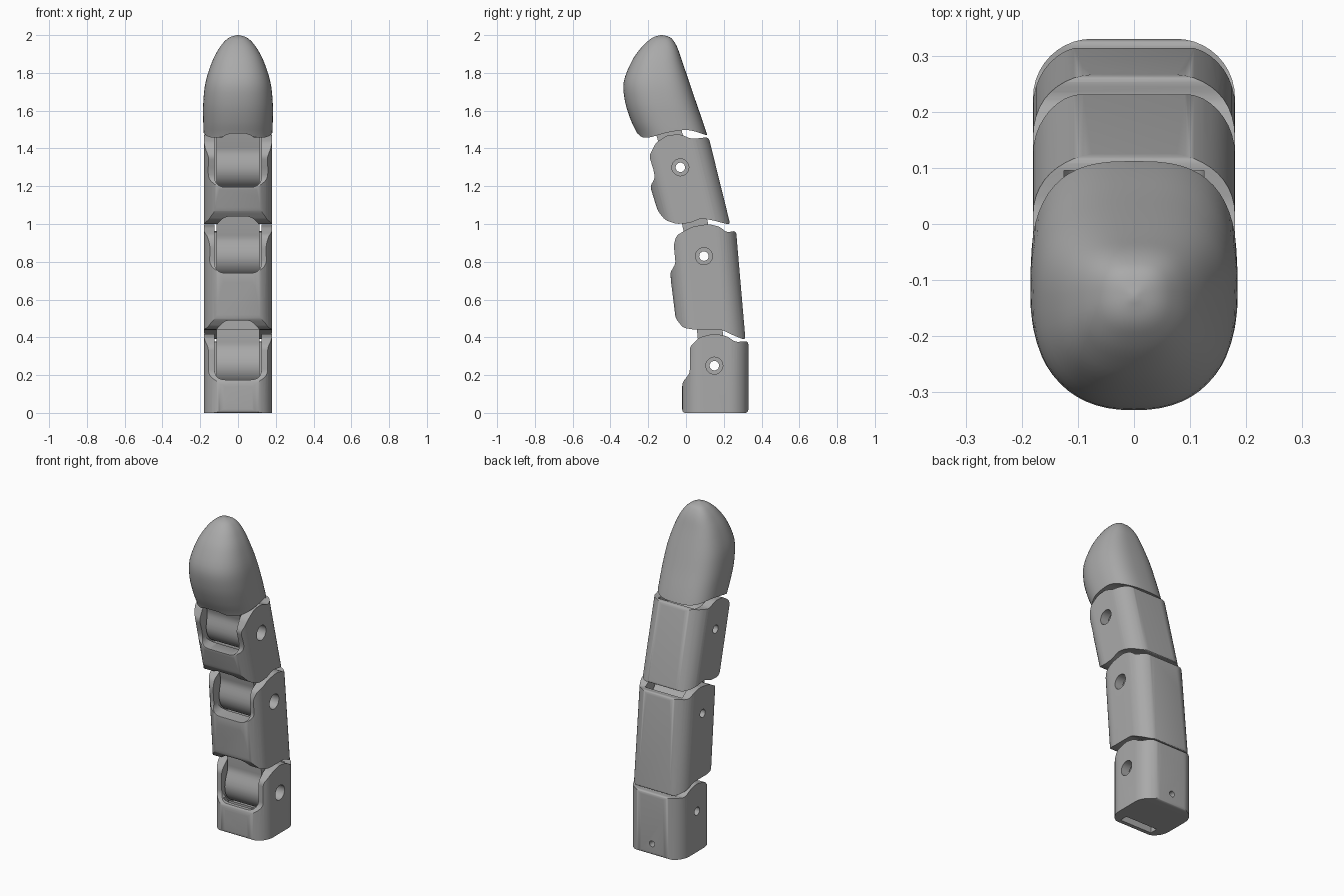
import bpy, bmesh
from math import sin, cos, pi, radians
from mathutils import Vector

if "Cube" in bpy.data.objects:
    bpy.data.objects.remove(bpy.data.objects["Cube"], do_unlink=True)

grey = bpy.data.materials.new("plain grey")
grey.use_nodes = True
COLOUR = (0.4, 0.4, 0.4, 1)
grey.diffuse_color = COLOUR
grey.node_tree.nodes["Principled BSDF"].inputs["Base Color"].default_value = COLOUR


def loft(name, rings):
    """Skin a list of equal rings and cap both ends."""
    bm = bmesh.new()
    loops = [[bm.verts.new(p) for p in ring] for ring in rings]
    n = len(loops[0])
    for a, b in zip(loops, loops[1:]):
        for i in range(n):
            j = (i + 1) % n
            bm.faces.new((a[i], a[j], b[j], b[i]))
    bm.faces.new(loops[0])
    bm.faces.new(loops[-1])
    bmesh.ops.recalc_face_normals(bm, faces=bm.faces)
    mesh = bpy.data.meshes.new(name)
    bm.to_mesh(mesh)
    bm.free()
    mesh.materials.append(grey)
    ob = bpy.data.objects.new(name, mesh)
    bpy.context.collection.objects.link(ob)
    return ob


def prism_x(name, pts, lo, hi):
    return loft(name, [[(x, y, z) for y, z in pts] for x in (lo, hi)])


def prism_y(name, pts, lo, hi):
    return loft(name, [[(x, y, z) for x, z in pts] for y in (lo, hi)])


def rounded(pts, r, steps=5):
    """Round every corner of a polygon with a short curve."""
    out = []
    for i, p in enumerate(pts):
        a, p, b = Vector(pts[i - 1]), Vector(p), Vector(pts[(i + 1) % len(pts)])
        s = p + (a - p) * min(0.48, r / (a - p).length)
        e = p + (b - p) * min(0.48, r / (b - p).length)
        for k in range(steps + 1):
            t = k / steps
            out.append(s * (1 - t) ** 2 + p * 2 * t * (1 - t) + e * t * t)
    return out


def disc(c, r, n=40):
    return [(c[0] + r * cos(2 * pi * i / n), c[1] + r * sin(2 * pi * i / n)) for i in range(n)]


def section(w, front, back, z, r):
    """Rounded rectangle lying flat at height z."""
    ring = []
    for cx, cy, a0 in ((1, 1, 0), (-1, 1, 90), (-1, -1, 180), (1, -1, 270)):
        for k in range(11):
            a = radians(a0 + 9 * k)
            y = back - r if cy > 0 else front + r
            ring.append((cx * (w - r) + r * cos(a), y + r * sin(a), z))
    return ring


def combine(ob, tool, op="DIFFERENCE"):
    mod = ob.modifiers.new("cut", "BOOLEAN")
    mod.operation, mod.object, mod.solver = op, tool, "EXACT"
    bpy.context.view_layer.objects.active = ob
    bpy.ops.object.modifier_apply(modifier=mod.name)
    bpy.data.objects.remove(tool, do_unlink=True)


def smooth(ob):
    bpy.ops.object.select_all(action="DESELECT")
    ob.select_set(True)
    bpy.context.view_layer.objects.active = ob
    bpy.ops.object.shade_smooth_by_angle(angle=radians(32))


def cut_pin(ob, pin):
    """Through hole with a wider bore on the left."""
    combine(ob, prism_x("hole", disc(pin, 0.025, 24), -0.3, 0.3))
    combine(ob, prism_x("bore", disc(pin, 0.045, 28), 0.122, 0.3))


def cut_socket(ob, pin, floor):
    """Front slot plus round clearance for the knuckle."""
    slot = [(-0.125, floor + 0.6), (-0.125, floor), (0.125, floor), (0.125, floor + 0.6)]
    combine(ob, prism_y("slot", rounded(slot, 0.06), pin[0] - 0.6, pin[0] + 0.125))
    combine(ob, prism_x("clearance", disc(pin, 0.125), -0.125, 0.125))


def cut_arch(ob, pin, low, high, half):
    """Sloping notch at the lower front edge, above the knuckle."""
    arch = [(-half - 0.08, low), (-half, high), (half, high), (half + 0.08, low)]
    combine(ob, prism_y("arch", rounded(arch, 0.03), pin[0] - 0.6, pin[0] - 0.1))


# Joints: pin centre (y, z), slot floor height, tilt of the part above
joints = [((0.15, 0.25), 0.175, 5), ((0.095, 0.83), 0.74, 13), ((-0.03, 1.30), 1.195, 16)]

# Side outlines (y, z) of the three hollow segments
base_side = [(-0.02, 0), (-0.02, 0.16), (0.02, 0.21), (0.02, 0.35), (0.07, 0.4), (0.15, 0.42),
             (0.22, 0.405), (0.26, 0.375), (0.33, 0.38), (0.33, 0)]
middle_side = [(-0.055, 0.5), (-0.015, 0.45), (0.05, 0.44), (0.19, 0.44), (0.24, 0.415), (0.315, 0.385),
               (0.265, 0.965), (0.215, 0.955), (0.18, 0.985), (0.12, 1.0), (0.03, 0.985),
               (-0.05, 0.94), (-0.065, 0.89), (-0.055, 0.79), (-0.085, 0.74)]
upper_side = [(-0.15, 1.07), (-0.11, 1.02), (-0.05, 1.0), (0.02, 1.005), (0.08, 1.03), (0.14, 1.02),
              (0.235, 0.995), (0.12, 1.46), (0.03, 1.45), (-0.03, 1.475), (-0.1, 1.47),
              (-0.16, 1.43), (-0.195, 1.36), (-0.17, 1.28), (-0.165, 1.24), (-0.19, 1.2)]

# Cross-section ranges: (front, back, z) at bottom and top
segments = [("base_segment", base_side, (-0.02, 0.33, -0.1), (-0.02, 0.33, 0.6)),
            ("middle_segment", middle_side, (-0.047, 0.328, 0.3), (-0.112, 0.252, 1.1)),
            ("upper_segment", upper_side, (-0.117, 0.26, 0.9), (-0.267, 0.11, 1.5))]

bodies = []
for (name, side, low, high), (pin, floor, tilt) in zip(segments, joints):
    body = loft(name, [section(0.18, *low, 0.105), section(0.18, *high, 0.105)])
    combine(body, prism_x("side", rounded(side, 0.02), -0.3, 0.3), "INTERSECT")
    cut_socket(body, pin, floor)
    cut_pin(body, pin)
    bodies.append(body)

# Cord slot under the base and a small hole in its back
combine(bodies[0], prism_x("cord_slot", [(0.015, -0.1), (0.065, -0.1), (0.065, 0.2), (0.015, 0.2)], -0.11, 0.11))
combine(bodies[0], prism_y("back_hole", disc((0, 0.07), 0.018, 20), 0.2, 0.4))

# Fingertip: sections (z, front, back, half width) blended by a smooth curve
rows = [(1.36, -0.22, 0.14, 0.18), (1.46, -0.25, 0.115, 0.182), (1.54, -0.288, 0.09, 0.184),
        (1.64, -0.321, 0.055, 0.184), (1.75, -0.33, 0.018, 0.172), (1.86, -0.288, -0.02, 0.137),
        (1.93, -0.24, -0.044, 0.1), (1.97, -0.2, -0.066, 0.068), (1.99, -0.17, -0.088, 0.04), (2.0, -0.135, -0.125, 0.005)]
rows = [Vector(r) for r in rows]
blend = []
for i in range(len(rows) - 1):
    a, b, c, d = (rows[min(max(k, 0), len(rows) - 1)] for k in range(i - 1, i + 3))
    for k in range(4):
        t = k / 4
        blend.append(b + ((c - a) * t + (2 * a - 5 * b + 4 * c - d) * t ** 2 + (3 * b - a - 3 * c + d) * t ** 3) / 2)
blend.append(rows[-1])


def oval(z, front, back, w, n=56):
    """Ring with a rounder front and a squarer back."""
    ring = []
    for i in range(n):
        s, c = sin(2 * pi * i / n), cos(2 * pi * i / n)
        e = 2 / 2.8 if s > 0 else 2 / 2.3
        x = w * abs(c) ** e * (1 if c > 0 else -1)
        y = (front + back) / 2 + (back - front) / 2 * abs(s) ** e * (1 if s > 0 else -1)
        ring.append((x, y, z))
    return ring


tip = loft("fingertip", [oval(*row) for row in blend])
under = [(-0.4, 1.2), (-0.4, 1.5), (-0.275, 1.49), (-0.24, 1.46), (-0.2, 1.455), (-0.1, 1.485), (0, 1.5),
         (0.05, 1.49), (0.12, 1.465), (0.3, 1.46), (0.3, 1.2)]
combine(tip, prism_x("under", rounded(under, 0.04), -0.4, 0.4))

# Arched notches where each part meets its knuckle
cut_arch(bodies[1], joints[0][0], 0.4, 0.49, 0.07)
cut_arch(bodies[2], joints[1][0], 0.96, 1.04, 0.07)
cut_arch(tip, joints[2][0], 1.43, 1.48, 0.05)

# Knuckles: barrel round the pin with a neck running into the part above
knuckles = []
for (pin, floor, tilt), name in zip(joints, ("lower_knuckle", "middle_knuckle", "upper_knuckle")):
    s, c = sin(radians(tilt)), cos(radians(tilt))
    shape = [(-0.075, 0.25), (-0.075, 0.11), (-0.1, 0.06)]
    shape += [(0.115 * cos(a), 0.115 * sin(a)) for a in (radians(160 + 10 * k) for k in range(23))]
    shape += [(0.06, 0.11), (0.06, 0.25)]
    pts = [(pin[0] + u * c - v * s, pin[1] + u * s + v * c) for u, v in shape]
    knuckle = prism_x(name, rounded(pts, 0.02, 3), -0.115, 0.115)
    cut_pin(knuckle, pin)
    knuckles.append(knuckle)

for ob in bodies + [tip] + knuckles:
    smooth(ob)
